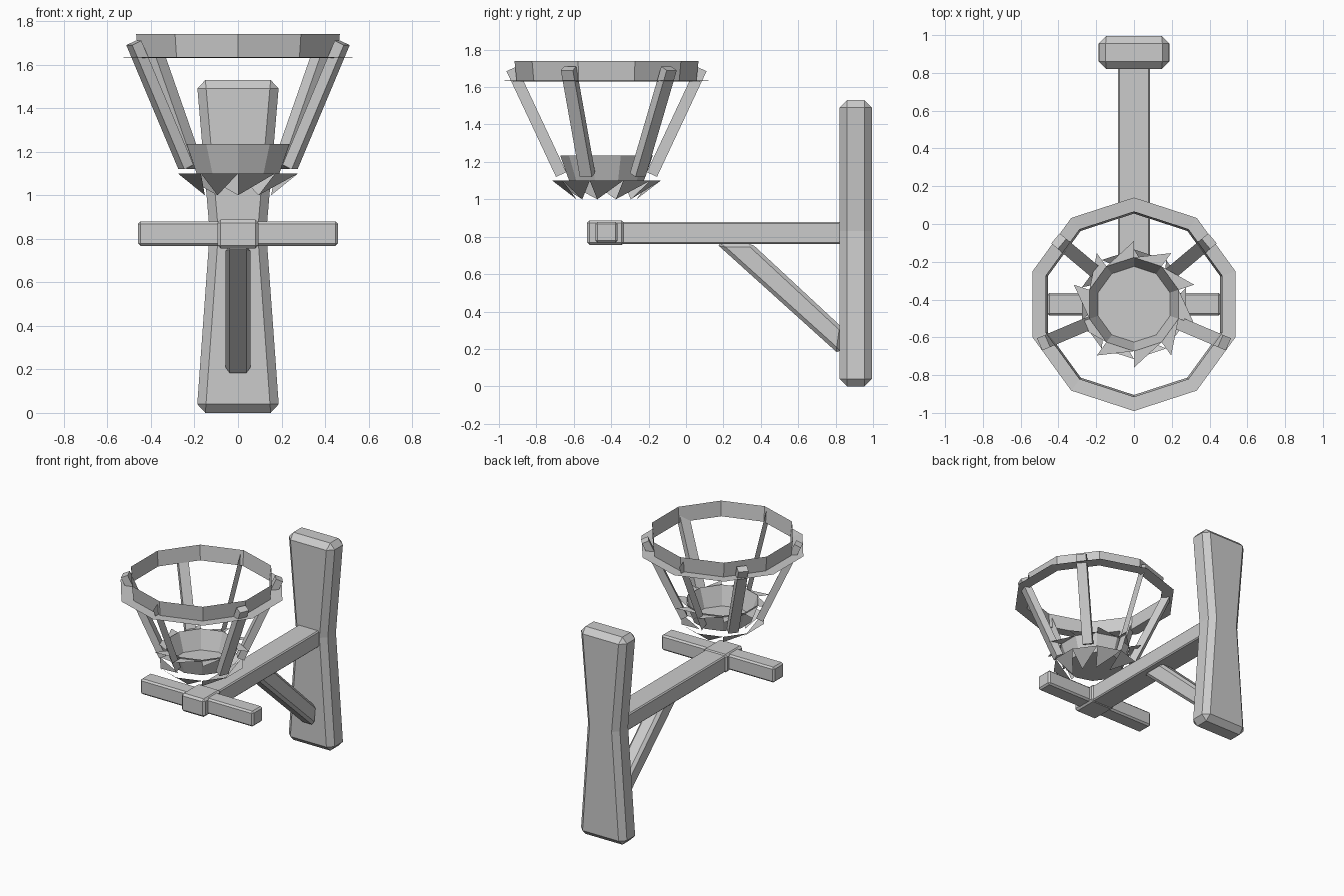
import bpy, bmesh
from math import sin, cos, pi, radians
from mathutils import Vector

if "Cube" in bpy.data.objects:
    bpy.data.objects.remove(bpy.data.objects["Cube"])

CY = -0.425   # basket centre on y
N = 10        # sides of the basket rings


def make(name, verts, faces, bevel=0.0):
    me = bpy.data.meshes.new(name)
    me.from_pydata([tuple(v) for v in verts], [], faces)
    bm = bmesh.new()
    bm.from_mesh(me)
    bmesh.ops.recalc_face_normals(bm, faces=bm.faces[:])
    bm.to_mesh(me)
    bm.free()
    ob = bpy.data.objects.new(name, me)
    bpy.context.collection.objects.link(ob)
    if bevel:
        m = ob.modifiers.new("chamfer", 'BEVEL')
        m.width = bevel
        m.segments = 1
        m.limit_method = 'ANGLE'
        m.angle_limit = radians(30)
    return ob


def prism(name, a, b, bevel=0.0):
    """Closed solid between two matching outlines."""
    n = len(a)
    faces = [tuple(range(n)), tuple(range(2 * n - 1, n - 1, -1))]
    faces += [(i, (i + 1) % n, n + (i + 1) % n, n + i) for i in range(n)]
    return make(name, list(a) + list(b), faces, bevel)


def box(name, x0, x1, y0, y1, z0, z1, bevel=0.0):
    q = [(x0, y0), (x1, y0), (x1, y1), (x0, y1)]
    return prism(name, [(x, y, z0) for x, y in q], [(x, y, z1) for x, y in q], bevel)


def ring(r, z):
    return [(r * sin(2 * pi * i / N), CY + r * cos(2 * pi * i / N), z) for i in range(N)]


def band(name, rings, floor=False, half=False):
    """Open skin through decagon rings; half keeps one triangle per panel."""
    verts = [v for r in rings for v in r]
    faces = [tuple(range(N))] if floor else []
    for k in range(len(rings) - 1):
        for i in range(N):
            a, b = k * N + i, k * N + (i + 1) % N
            faces.append((a, b, b + N) if half else (a, b, b + N, a + N))
    return make(name, verts, faces)


# Hourglass wall plate
out = [(-.19, 0), (.19, 0), (.13, .83), (.19, 1.53), (-.19, 1.53), (-.13, .83)]
prism("wall_plate", [(x, .82, z) for x, z in out], [(x, .995, z) for x, z in out], .04)

# Arm, cross bar and the collar where they meet
box("arm", -.085, .085, -.50, .84, .76, .88, .008)
box("cross_bar", -.46, .46, -.485, -.365, .767, .88, .012)
box("arm_collar", -.095, .095, -.53, -.33, .755, .888, .015)

# Diagonal brace
side = [(.16, .765), (.82, .17), (.84, .31), (.35, .765)]
prism("brace", [(-.058, y, z) for y, z in side], [(.058, y, z) for y, z in side], .02)

# Basket top hoop with its outer flange
band("hoop", [ring(.565, 1.635), ring(.48, 1.63), ring(.492, 1.74)])

# Cup with floor, toothed rim and toothed underside
band("cup", [ring(.20, 1.10), ring(.248, 1.235)], floor=True)
band("cup_rim", [ring(.248, 1.225), ring(.335, 1.225)], half=True)
band("cup_teeth", [ring(.29, 1.10), ring(.16, 1.0)], half=True)

# Slanted basket struts on both sides
for sx in (-1, 1):
    for deg in (40, -23):
        a = radians(deg)
        rad = Vector((sx * cos(a), sin(a), 0))
        tan = Vector((-rad.y, rad.x, 0))
        lo = Vector((0, CY, 1.13)) + rad * .26
        hi = Vector((0, CY, 1.70)) + rad * .52
        out_dir = tan.cross(hi - lo).normalized()
        q = [tan * s * .035 + out_dir * t * .025 for s, t in ((-1, -1), (1, -1), (1, 1), (-1, 1))]
        prism("strut", [lo + v for v in q], [hi + v for v in q])

# Thin front and back struts, seen edge-on from the front
for sy in (-1, 1):
    pts = [(.215, 1.145), (.27, 1.12), (.535, 1.685), (.48, 1.71)]
    make("thin_strut", [(-.02, CY + sy * r, z) for r, z in pts], [(0, 1, 2, 3)])
